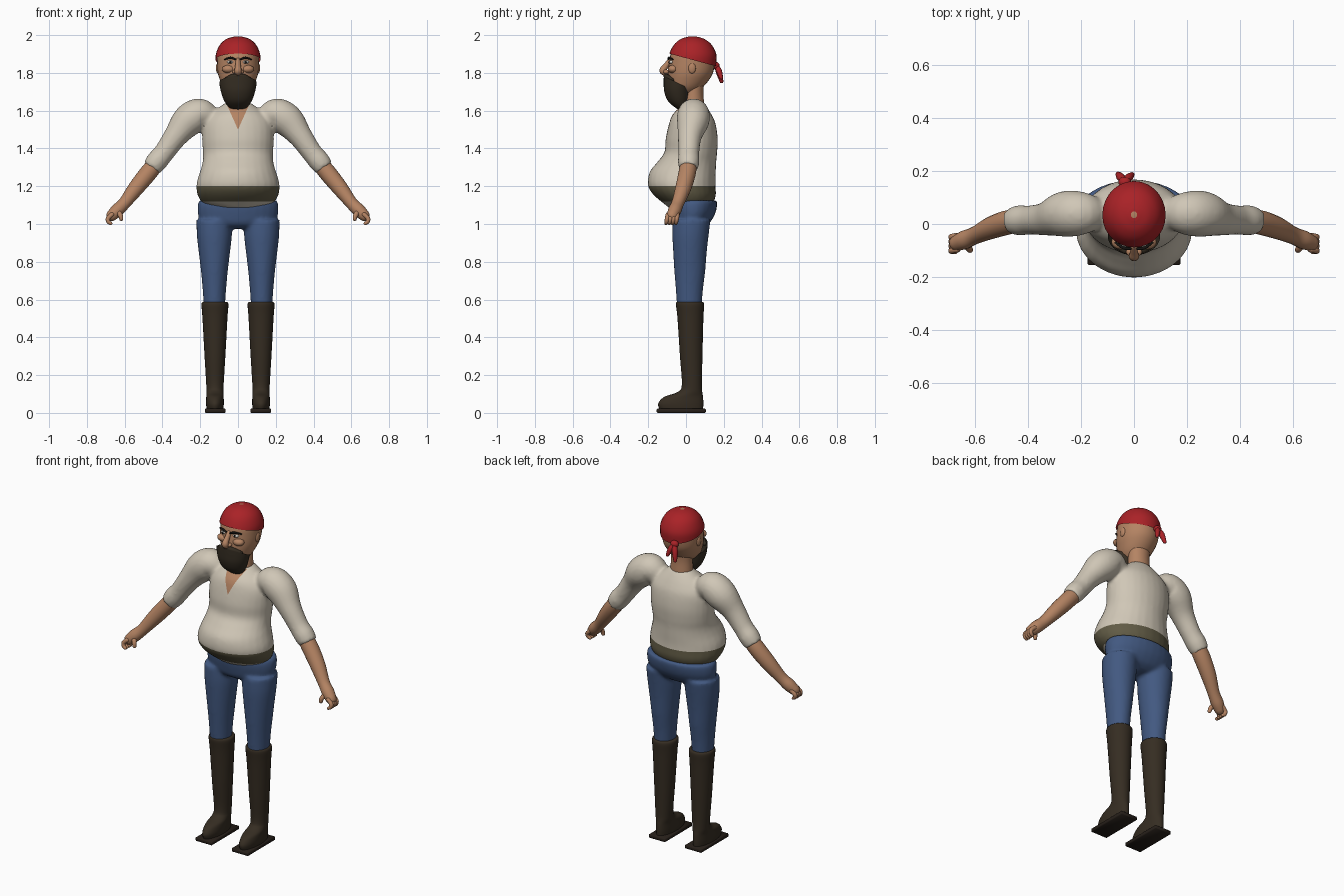
import bpy
import bmesh
import math
from mathutils import Vector, Matrix

if "Cube" in bpy.data.objects:
    bpy.data.objects.remove(bpy.data.objects["Cube"])


def material(name, *rgb):
    mat = bpy.data.materials.new(name)
    mat.use_nodes = True
    color = (*rgb, 1)
    mat.diffuse_color = color
    mat.node_tree.nodes["Principled BSDF"].inputs["Base Color"].default_value = color
    return mat


SKIN = material("skin", .46, .23, .125)
RED = material("red cloth", .4, .016, .02)
HAIR = material("dark brown hair", .035, .026, .016)
CREAM = material("cream cloth", .63, .57, .47)
OLIVE = material("olive sash", .12, .105, .06)
BLUE = material("blue cloth", .055, .1, .22)
BOOT = material("brown leather", .036, .026, .016)
SOLE = material("dark sole", .02, .014, .01)
BLACK = material("black", .008, .007, .006)
WHITE = material("eye white", .6, .58, .53)


def interpolate(rows, steps=5):
    """Catmull-Rom curve through rows of numbers."""
    out = []
    last = len(rows) - 1
    for i in range(last):
        a, b, c, d = (rows[min(max(i + k, 0), last)] for k in (-1, 0, 1, 2))
        for s in range(steps):
            t = s / steps
            out.append([q + t / 2 * (r - p + t * (2 * p - 5 * q + 4 * r - e + t * (3 * (q - r) + e - p)))
                        for p, q, r, e in zip(a, b, c, d)])
    return out + [list(rows[-1])]


def skin_rings(bm, rings, sides=28):
    """Bridge ellipses, each given as centre and two half axes."""
    loops = []
    for centre, u, v in rings:
        angles = [math.tau * k / sides for k in range(sides)]
        loops.append([bm.verts.new(centre + u * math.cos(a) + v * math.sin(a)) for a in angles])
    for low, high in zip(loops, loops[1:]):
        for k in range(sides):
            n = (k + 1) % sides
            bm.faces.new((low[k], low[n], high[n], high[k]))
    bm.faces.new(loops[0])
    bm.faces.new(loops[-1])


def column(bm, rows, cx=0, grow=0):
    """Upright form from rows of height, half width, front y, back y."""
    rings = []
    for z, rx, front, back in interpolate(rows):
        rings.append((Vector((cx, (front + back) / 2, z)), Vector((rx + grow, 0, 0)),
                      Vector((0, (back - front) / 2 + grow, 0))))
    skin_rings(bm, rings)


def limb(bm, rows, side=1, rounded=True, sides=20):
    """Round form along a path of x, y, z, radius."""
    pts = [(Vector((x * side, y, z)), r) for x, y, z, r in interpolate(rows)]
    if rounded:
        for end, inner, where in ((pts[0], pts[1], 0), (pts[-1], pts[-2], None)):
            d = (end[0] - inner[0]).normalized()
            for out, size in ((.5, .87), (.85, .53), (1, .1)):
                cap = (end[0] + d * end[1] * out, end[1] * size)
                pts.insert(0 if where == 0 else len(pts), cap)
    d = pts[-1][0] - pts[0][0]
    ref = Vector((0, 0, 0))
    ref[min(range(3), key=lambda k: abs(d[k]))] = 1
    rings = []
    for i, (p, r) in enumerate(pts):
        t = pts[min(i + 1, len(pts) - 1)][0] - pts[max(i - 1, 0)][0]
        u = t.cross(ref).normalized()
        rings.append((p, u * r, t.cross(u).normalized() * r))
    skin_rings(bm, rings, sides)


def blob(bm, centre, size):
    bmesh.ops.create_uvsphere(bm, u_segments=20, v_segments=12, radius=1,
                              matrix=Matrix.Translation(centre) @ Matrix.Diagonal((*size, 1)))


def cut(bm, point, normal, trim=False):
    bmesh.ops.bisect_plane(bm, geom=bm.verts[:] + bm.edges[:] + bm.faces[:],
                           plane_co=point, plane_no=normal, clear_inner=trim)


def finish(name, bm, *mats):
    bmesh.ops.recalc_face_normals(bm, faces=bm.faces[:])
    mesh = bpy.data.meshes.new(name)
    bm.to_mesh(mesh)
    bm.free()
    obj = bpy.data.objects.new(name, mesh)
    bpy.context.collection.objects.link(obj)
    for mat in mats:
        mesh.materials.append(mat)
    bpy.ops.object.select_all(action='DESELECT')
    obj.select_set(True)
    bpy.context.view_layer.objects.active = obj
    bpy.ops.object.shade_smooth_by_angle(angle=math.radians(50))
    return obj


def fuse(bm):
    """Weld overlapping forms into one soft skin."""
    obj = finish("fused", bm)
    remesh = obj.modifiers.new("weld", 'REMESH')
    remesh.mode = 'VOXEL'
    remesh.voxel_size = .01
    soften = obj.modifiers.new("soften", 'SMOOTH')
    soften.iterations = 5
    evaluated = obj.evaluated_get(bpy.context.evaluated_depsgraph_get())
    mesh = bpy.data.meshes.new_from_object(evaluated)
    result = bmesh.new()
    result.from_mesh(mesh)
    bpy.data.objects.remove(obj)
    bpy.data.meshes.remove(mesh)
    return result


# Shirt with belly, sleeves, sash and open collar
bm = bmesh.new()
column(bm, [(1.085, .12, -.09, .1), (1.11, .185, -.12, .14), (1.15, .213, -.168, .158), (1.19, .22, -.197, .157),
            (1.23, .216, -.202, .156), (1.28, .2, -.19, .158), (1.33, .187, -.15, .16), (1.38, .186, -.114, .165),
            (1.45, .19, -.108, .168), (1.53, .185, -.09, .157), (1.58, .15, -.07, .135), (1.62, .098, -.03, .11),
            (1.645, .06, 0, .09)])
for side in (1, -1):
    limb(bm, [(.14, .04, 1.55, .06), (.2, .04, 1.582, .083), (.265, .037, 1.545, .086), (.33, .02, 1.465, .064),
              (.39, .015, 1.38, .055), (.43, .014, 1.332, .057), (.457, .012, 1.296, .051)], side, rounded=False)
bm = fuse(bm)
cut(bm, (0, 0, 1.2), (0, 0, 1))
cut(bm, (0, 0, 1.118), (0, 0, 1))
for side in (1, -1):
    cut(bm, (0, 0, 1.5), (side, 0, -.45))
for face in bm.faces:
    c = face.calc_center_median()
    if 1.118 < c.z < 1.2:
        face.material_index = 1
    elif c.y < 0 and abs(c.x) < .45 * (c.z - 1.5):
        face.material_index = 2
finish("shirt", bm, CREAM, OLIVE, SKIN)

# Trousers
bm = bmesh.new()
column(bm, [(.975, .11, -.03, .08), (1.0, .19, -.065, .12), (1.05, .212, -.08, .153), (1.1, .214, -.087, .165),
            (1.125, .206, -.08, .163)])
for side in (1, -1):
    column(bm, [(.56, .056, -.048, .083), (.65, .062, -.054, .09), (.75, .071, -.062, .102), (.85, .083, -.068, .11),
                (.94, .093, -.072, .12), (1.02, .095, -.07, .13)], side * .125)
finish("trousers", fuse(bm), BLUE)

for side, label in ((1, "left_"), (-1, "right_")):
    # Boot and sole
    bm = bmesh.new()
    column(bm, [(.018, .044, -.14, .09), (.05, .047, -.147, .092), (.085, .046, -.115, .09), (.11, .045, -.045, .086),
                (.15, .046, -.022, .084), (.3, .055, -.032, .087), (.5, .066, -.045, .092), (.575, .071, -.053, .096),
                (.588, .06, -.045, .086)], side * .122)
    finish(label + "boot", bm, BOOT)
    bm = bmesh.new()
    bmesh.ops.create_cube(bm, size=1, matrix=Matrix.Translation((side * .12, -.025, .011))
                          @ Matrix.Diagonal((.11, .26, .022, 1)))
    bmesh.ops.bevel(bm, geom=bm.edges[:], offset=.004, segments=1, affect='EDGES')
    finish(label + "sole", bm, SOLE)

    # Forearm and hand
    bm = bmesh.new()
    limb(bm, [(.43, .015, 1.325, .044), (.48, .005, 1.264, .046), (.54, -.015, 1.19, .042), (.6, -.043, 1.112, .033),
              (.64, -.06, 1.072, .035), (.668, -.072, 1.045, .03)], side)
    for k in range(4):
        y = -.096 + .017 * k
        limb(bm, [(.667, y, 1.05, .012), (.688, y - .004, 1.03, .012), (.686, y - .007, 1.012, .011),
                  (.674, y - .009, 1.003, .009)], side, sides=10)
    limb(bm, [(.635, -.075, 1.065, .016), (.622, -.094, 1.045, .013), (.618, -.098, 1.027, .011)], side, sides=10)
    finish(label + "forearm", bm, SKIN)

    # Eye, pupil and brow
    for part, y, size, mat in (("eye", -.076, (.018, .014, .009), WHITE), ("pupil", -.087, (.007, .005, .007), BLACK)):
        bm = bmesh.new()
        blob(bm, (side * .04, y, 1.857), size)
        finish(label + part, bm, mat)
    bm = bmesh.new()
    limb(bm, [(.014, -.093, 1.872, .005), (.04, -.09, 1.88, .006), (.07, -.07, 1.872, .004)], side, sides=10)
    finish(label + "brow", bm, BLACK)

# Head, neck, nose, cheeks and ears
HEAD = [(1.69, .05, -.07, .05), (1.72, .077, -.09, .085), (1.76, .095, -.095, .12), (1.8, .107, -.095, .143),
        (1.85, .111, -.09, .152), (1.9, .109, -.081, .152), (1.95, .087, -.055, .127), (1.98, .052, -.018, .088),
        (1.992, .012, .022, .048)]
bm = bmesh.new()
column(bm, HEAD)
column(bm, [(1.54, .075, -.04, .09), (1.62, .066, -.02, .096), (1.7, .062, -.01, .092), (1.78, .065, 0, .1)])
limb(bm, [(0, -.083, 1.868, .012), (0, -.106, 1.838, .015), (0, -.122, 1.811, .019), (0, -.1, 1.797, .015)])
for side in (1, -1):
    blob(bm, (side * .017, -.105, 1.806), (.013, .015, .011))
    blob(bm, (side * .05, -.068, 1.82), (.035, .028, .022))
    blob(bm, (side * .107, .032, 1.825), (.01, .02, .028))
finish("head", bm, SKIN)

# Beard and moustache
bm = bmesh.new()
column(bm, [(1.603, .012, -.035, -.01), (1.615, .045, -.055, .005), (1.65, .072, -.095, .018), (1.7, .09, -.115, .025),
            (1.75, .099, -.118, .03), (1.8, .1, -.117, .03)])
cut(bm, (0, -.12, 1.785), (0, -.5, -1), trim=False)
cut(bm, (0, -.12, 1.785), (0, -.5, -1), trim=True)
for side in (1, -1):
    limb(bm, [(0, -.106, 1.783, .013), (.035, -.098, 1.778, .014), (.07, -.075, 1.76, .012)], side, sides=12)
finish("beard", bm, HAIR)

# Headscarf with knot and tails
bm = bmesh.new()
column(bm, HEAD[2:], grow=.008)
cut(bm, (0, .03, 1.87), (0, .27, 1), trim=True)
blob(bm, (-.035, .158, 1.838), (.024, .02, .02))
limb(bm, [(-.035, .16, 1.84, .012), (-.05, .176, 1.8, .016), (-.06, .188, 1.755, .01)], sides=12)
limb(bm, [(-.035, .16, 1.84, .012), (-.02, .175, 1.81, .015), (-.008, .186, 1.775, .01)], sides=12)
finish("headscarf", bm, RED)
